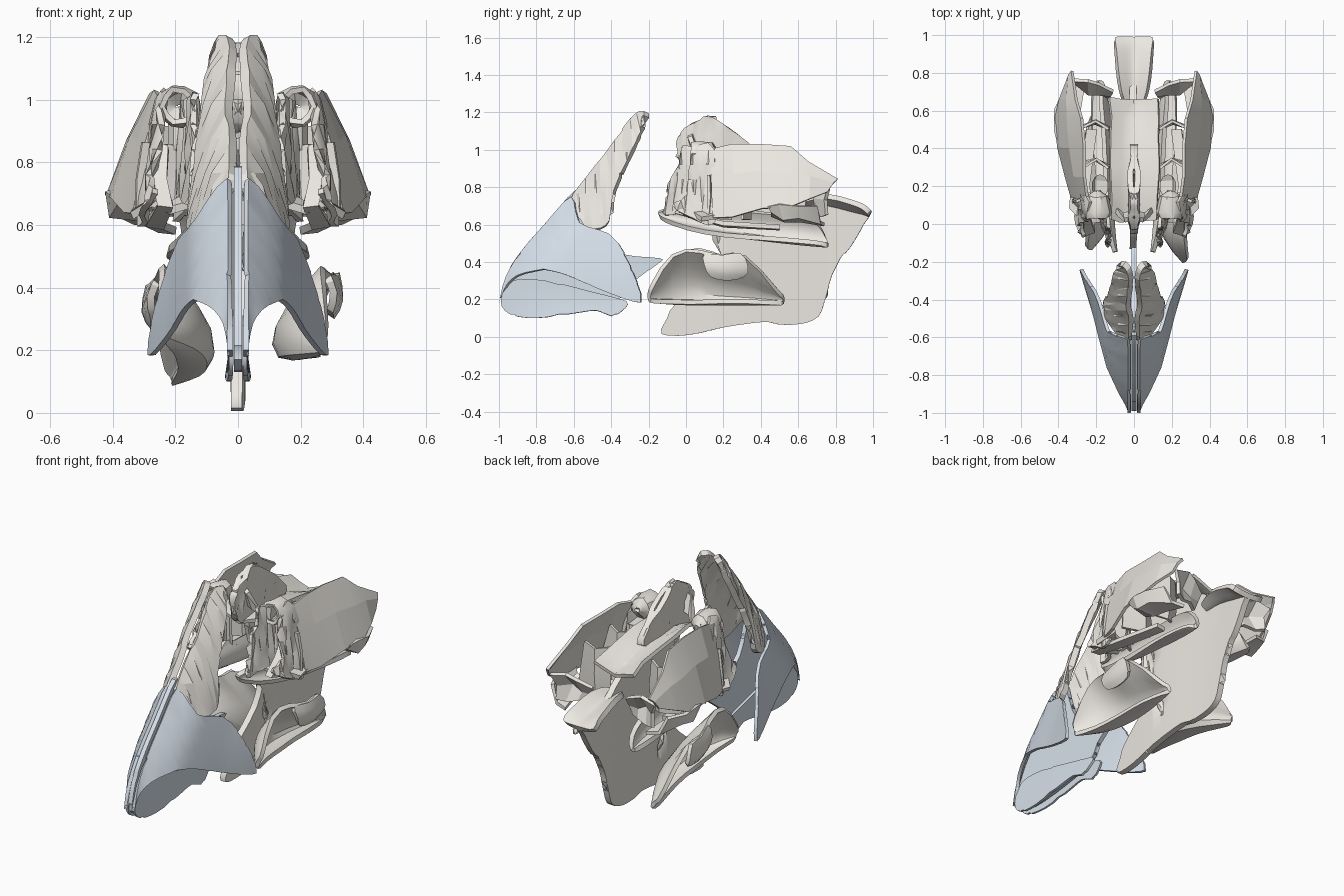
import bpy, bmesh, math, random
from mathutils import Vector
random.seed(4)


def material(name, rgb):
    m = bpy.data.materials.new(name)
    m.diffuse_color = (*rgb, 1)
    return m


blue = material("cartilage_blue", (0.68, 0.75, 0.83))
bone = material("bone_ivory", (0.84, 0.81, 0.76))


def interp(table, t):
    for (a, u), (b, v) in zip(table, table[1:]):
        if t <= b:
            return u + (v - u) * max(0, (t - a) / (b - a))
    return table[-1][1]


def smooth_loop(pts, n=3):
    out = []
    vs = [Vector(p) for p in pts]
    for i in range(len(vs)):
        a, b, c, d = (vs[(i + k) % len(vs)] for k in (-1, 0, 1, 2))
        for s in range(n):
            t = s / n
            out.append(0.5 * (2 * b + (c - a) * t + (2 * a - 5 * b + 4 * c - d) * t * t
                              + (3 * b - a - 3 * c + d) * t ** 3))
    return out


def finish(name, bm, thick, mirror=False, mat=bone, angle=35, cutters=(), subd=0):
    bmesh.ops.recalc_face_normals(bm, faces=bm.faces)
    me = bpy.data.meshes.new(name)
    bm.to_mesh(me)
    bm.free()
    ob = bpy.data.objects.new(name, me)
    bpy.context.collection.objects.link(ob)
    if subd:
        ob.modifiers.new("sub", 'SUBSURF').levels = subd
    if thick:
        m = ob.modifiers.new("solid", 'SOLIDIFY')
        m.thickness, m.offset = thick, 0
    for c in cutters:
        m = ob.modifiers.new("cut", 'BOOLEAN')
        m.object, m.operation, m.solver = c, 'DIFFERENCE', 'EXACT'
    if mirror:
        ob.modifiers.new("mirror", 'MIRROR').use_mirror_merge = False
    dg = bpy.context.evaluated_depsgraph_get()
    new = bpy.data.meshes.new_from_object(ob.evaluated_get(dg))
    ob.modifiers.clear()
    ob.data = new
    new.materials.clear()
    new.materials.append(mat)
    bpy.ops.object.select_all(action='DESELECT')
    ob.select_set(True)
    bpy.context.view_layer.objects.active = ob
    bpy.ops.object.shade_smooth_by_angle(angle=math.radians(angle))
    return ob


def sheet(name, outline, xfun, thick, step=0.08, jitter=0.0, **kw):
    """Plate drawn in the y-z plane, bent sideways by xfun(y, z)."""
    bm = bmesh.new()
    bm.faces.new([bm.verts.new((0, p[0], p[1])) for p in smooth_loop(outline)])
    bmesh.ops.triangulate(bm, faces=bm.faces)
    for ax in (1, 2):
        k = -1.0
        while k < 1.3:
            no = [0, 0, 0]
            no[ax] = 1
            bmesh.ops.bisect_plane(bm, geom=bm.verts[:] + bm.edges[:] + bm.faces[:],
                                   plane_co=[k * c for c in no], plane_no=no)
            k += step
    bmesh.ops.remove_doubles(bm, verts=bm.verts, dist=0.008)
    for v in bm.verts:
        v.co.x = xfun(v.co.y, v.co.z) + random.uniform(-jitter, jitter)
    return finish(name, bm, thick, **kw)


def surf(name, rows, thick, closed=False, jitter=0.0, **kw):
    """Skin through rows of x, y, z points."""
    bm = bmesh.new()
    vs = [[bm.verts.new([c + random.uniform(-jitter, jitter) for c in p]) for p in r] for r in rows]
    n = len(rows[0])
    for a, b in zip(vs, vs[1:]):
        for i in range(n if closed else n - 1):
            j = (i + 1) % n
            bm.faces.new((a[i], a[j], b[j], b[i]))
    return finish(name, bm, thick, **kw)


# Nose cartilage: flared side walls, middle wall, and two inner strips
ridge = [(0.1, -1.0), (0.2, -0.99), (0.32, -0.96), (0.45, -0.88), (0.6, -0.75), (0.78, -0.58)]
flare = [(0, 0.026), (0.07, 0.08), (0.18, 0.138), (0.5, 0.21), (0.75, 0.28)]
sheet("side_cartilage",
      [(-1.0, 0.18), (-0.96, 0.32), (-0.88, 0.45), (-0.75, 0.6), (-0.61, 0.745), (-0.57, 0.61), (-0.41, 0.55),
       (-0.33, 0.45), (-0.24, 0.23), (-0.27, 0.185), (-0.5, 0.27), (-0.64, 0.33), (-0.76, 0.355), (-0.9, 0.325), (-0.97, 0.25)],
      lambda y, z: interp(flare, y - interp(ridge, z)), 0.018, mirror=True, mat=blue, angle=30)
sheet("middle_cartilage",
      [(-0.985, 0.17), (-0.96, 0.33), (-0.88, 0.46), (-0.75, 0.61), (-0.59, 0.785), (-0.56, 0.72), (-0.48, 0.52),
       (-0.33, 0.44), (-0.14, 0.42), (-0.15, 0.39), (-0.3, 0.28), (-0.36, 0.2), (-0.6, 0.15), (-0.85, 0.13)],
      lambda y, z: 0, 0.026, mat=blue)
sheet("inner_cartilage",
      [(-0.99, 0.19), (-0.94, 0.12), (-0.8, 0.1), (-0.6, 0.125), (-0.48, 0.14), (-0.4, 0.11), (-0.34, 0.14),
       (-0.32, 0.19), (-0.5, 0.24), (-0.75, 0.3), (-0.93, 0.3)],
      lambda y, z: 0.022 + 0.15 * max(0, 0.2 - z) * min(1, max(0, (y + 0.98) * 3)), 0.014, mirror=True, mat=blue)

# Pair of bridge bones
bridge = [(0.57, -0.7), (0.74, -0.6), (0.98, -0.43), (1.21, -0.24)]
sheet("bridge_bone",
      [(-0.61, 0.72), (-0.57, 0.79), (-0.42, 0.98), (-0.29, 1.16), (-0.21, 1.205), (-0.24, 1.09), (-0.28, 1.0),
       (-0.38, 0.78), (-0.41, 0.62), (-0.47, 0.575), (-0.54, 0.595)],
      lambda y, z: interp([(0, 0.018), (0.05, 0.066), (0.13, 0.1), (0.2, 0.135), (0.3, 0.155)], y - interp(bridge, z)),
      0.034, step=0.11, jitter=0.004, mirror=True, angle=15)

# Big middle plate, the rear saddle on it, and the crest above
sheet("middle_plate",
      [(-0.13, 0.015), (0.02, 0.01), (0.2, 0.05), (0.42, 0.08), (0.5, 0.065), (0.62, 0.07), (0.71, 0.11), (0.75, 0.22),
       (0.8, 0.38), (0.88, 0.48), (0.95, 0.6), (0.97, 0.66), (0.78, 0.7), (0.62, 0.82), (0.4, 0.91), (0.08, 0.92),
       (0.13, 0.75), (0.19, 0.6), (0.2, 0.5), (0.14, 0.35), (-0.06, 0.17), (-0.1, 0.1)],
      lambda y, z: 0.006 * math.sin(7 * y), 0.036)
surf("rear_saddle", [[(s * w, y, z - d * (1 - abs(s)) - e * abs(s)) for s in (-1, -0.5, 0, 0.5, 1)]
     for y, w, z, d, e in ((0.64, 0.06, 0.74, 0.03, 0), (0.76, 0.085, 0.76, 0.05, 0), (0.88, 0.095, 0.72, 0.05, 0),
                           (0.95, 0.1, 0.7, 0.04, 0), (0.985, 0.11, 0.68, 0.03, 0.02))], 0.03, subd=1)
sheet("crest", [(-0.05, 1.0), (-0.03, 1.09), (0.05, 1.15), (0.12, 1.18), (0.18, 1.15), (0.33, 1.04), (0.42, 0.92),
                (0.2, 0.88), (0.0, 0.9)],
      lambda y, z: 0.016 if 0 < y < 0.3 and z < 1.15 else 0.004, 0.03, jitter=0.004, mirror=True)
surf("crest_wing", [[(0.0, 0.03, 1.1), (0.05, 0.02, 1.07), (0.08, 0.05, 1.0)],
                    [(0.0, 0.06, 1.0), (0.06, 0.05, 0.97), (0.1, 0.08, 0.93)]], 0.025, mirror=True)

# Sieve floor
surf("sieve_floor", [[(x, y, 0.89 + 0.35 * abs(x) + 0.02 * math.sin(9 * y) - max(0, y - 0.5) * 0.3)
                      for x in (-0.13, -0.07, 0, 0.07, 0.13)] for y in (0.02, 0.15, 0.3, 0.45, 0.56, 0.66)],
     0.02, jitter=0.012)


# Side blocks: hollow shell with roof holes, cell walls, outer plates
def cutter(x, y, r, s):
    bpy.ops.mesh.primitive_cylinder_add(vertices=10, radius=r, depth=0.36, location=(x, y, 1.02))
    ob = bpy.context.object
    ob.name = "hole_cutter"
    ob.scale.y = s
    ob.hide_render = True
    bpy.context.view_layer.update()
    return ob


holes = [cutter(0.18, 0.38, 0.032, 1.2), cutter(0.18, 0.2, 0.045, 1.4)]
surf("side_block", [[(0.12, y - k, t - 0.09), (0.19, y, t - 0.06), (w - 0.11, y + k, t), (w - 0.055, y + k, 0.83),
                     (w - 0.02, y, 0.68), (0.24, y, 0.6), (0.17, y - k, 0.58), (0.125, y - k, 0.75)]
     for y, t, w, k in ((0.08, 1.0, 0.31, 0), (0.22, 1.0, 0.34, 0), (0.36, 1.02, 0.37, 0), (0.5, 1.0, 0.38, 0),
                        (0.63, 0.92, 0.37, 0.02), (0.75, 0.83, 0.34, 0.03))],
     0.018, closed=True, jitter=0.016, mirror=True, cutters=holes, angle=20)
for h in holes:
    bpy.data.objects.remove(h)
for i, (y, top) in enumerate(((0.12, 0.86), (0.3, 0.92), (0.5, 0.9))):
    surf(f"cell_wall_{i + 1}", [[(0.13, y, z), (0.2, y + 0.04, z), (0.3 + (0.98 - z) * 0.1 - max(0, z - 0.86) * 0.4, y, z)]
         for z in (0.63, 0.75, top)], 0.015, jitter=0.008, mirror=True)
surf("rear_wall", [[(0.12, 0.7, 0.76), (0.19, 0.74, 0.8), (0.25, 0.77, 0.82), (0.33, 0.77, 0.8)],
                   [(0.13, 0.68, 0.7), (0.19, 0.68, 0.72), (0.25, 0.7, 0.73), (0.32, 0.74, 0.74)],
                   [(0.14, 0.68, 0.64), (0.2, 0.7, 0.65), (0.26, 0.73, 0.64), (0.31, 0.74, 0.66)]],
     0.02, jitter=0.014, mirror=True, angle=20)
surf("outer_plate", [
    [(0.25, 0.13, 1.0), (0.26, 0.25, 1.035), (0.265, 0.4, 1.03), (0.275, 0.56, 1.02), (0.31, 0.66, 0.93), (0.33, 0.81, 0.84)],
    [(0.29, 0.14, 0.85), (0.31, 0.25, 0.87), (0.335, 0.4, 0.88), (0.35, 0.56, 0.87), (0.35, 0.66, 0.86), (0.34, 0.79, 0.82)],
    [(0.33, 0.14, 0.63), (0.36, 0.25, 0.64), (0.395, 0.4, 0.69), (0.415, 0.56, 0.69), (0.39, 0.66, 0.73), (0.35, 0.75, 0.77)]],
    0.016, mirror=True, jitter=0.006, angle=8)
surf("outer_knob", [[(0.4, 0.44, 0.7), (0.415, 0.5, 0.71), (0.415, 0.6, 0.7), (0.37, 0.7, 0.7)],
                    [(0.38, 0.46, 0.67), (0.405, 0.52, 0.63), (0.39, 0.6, 0.64), (0.33, 0.72, 0.61)],
                    [(0.3, 0.46, 0.65), (0.3, 0.53, 0.62), (0.28, 0.62, 0.62), (0.26, 0.74, 0.6)]],
     0.02, mirror=True, angle=20)

# Ragged front walls, rim of the upper front cell, and lower hooks
sheet("front_inner_wall", [(-0.11, 0.65), (-0.1, 0.74), (-0.08, 0.85), (-0.03, 0.93), (-0.02, 1.02), (0.06, 1.0),
                           (0.14, 0.96), (0.15, 0.62), (0.03, 0.67)],
      lambda y, z: 0.15 + 0.2 * y - 0.06 * (z - 0.8), 0.02, jitter=0.014, mirror=True, angle=25)
sheet("front_outer_wall", [(-0.07, 0.7), (0.0, 0.75), (0.02, 0.88), (0.04, 1.0), (0.15, 1.0), (0.16, 0.62), (0.04, 0.63)],
      lambda y, z: 0.25 + 0.12 * y + 0.16 * (0.9 - z), 0.02, jitter=0.014, mirror=True, angle=25)
surf("front_cell_rim", [[(0.19 + r * math.cos(a), y, 0.98 + r * math.sin(a)) for a in
     [k * math.pi / 5 for k in range(10)]] for y, r in ((0.03, 0.05), (0.06, 0.062), (0.14, 0.05), (0.17, 0.01))],
     0.018, closed=True, jitter=0.005, mirror=True)
surf("front_shelf", [[(0.13, y, 0.68 + k), (0.21, y - 0.02, 0.64 + k), (0.28, y, 0.66), (0.34, y + 0.06, 0.64)]
     for y, k in ((0.02, 0), (0.1, 0.03), (0.18, 0.0))], 0.025, jitter=0.012, mirror=True, angle=25)
surf("front_hook", [[(0.22, 0.1, 0.85), (0.26, 0.12, 0.86)], [(0.23, 0.02, 0.74), (0.28, 0.03, 0.75)],
                    [(0.21, -0.04, 0.66), (0.26, -0.05, 0.66)], [(0.24, 0.2, 0.6), (0.29, 0.2, 0.61)],
                    [(0.2, 0.5, 0.58), (0.25, 0.5, 0.59)]], 0.025, mirror=True, jitter=0.005)

# Upper scrolls hanging under the side blocks
surf("upper_scroll", [[(0.105, -0.15, 0.68), (0.095, -0.15, 0.66), (0.1, -0.14, 0.64), (0.12, -0.13, 0.625)],
                      [(0.14, 0.0, 0.69), (0.11, 0.0, 0.65), (0.12, 0.0, 0.6), (0.16, 0.0, 0.58)],
                      [(0.15, 0.2, 0.68), (0.11, 0.2, 0.62), (0.13, 0.2, 0.55), (0.2, 0.2, 0.54)],
                      [(0.16, 0.45, 0.66), (0.12, 0.45, 0.59), (0.15, 0.45, 0.51), (0.22, 0.45, 0.53)],
                      [(0.17, 0.62, 0.65), (0.13, 0.65, 0.57), (0.16, 0.65, 0.48), (0.23, 0.63, 0.51)],
                      [(0.18, 0.7, 0.62), (0.16, 0.74, 0.56), (0.18, 0.77, 0.47), (0.22, 0.74, 0.5)]],
     0.025, mirror=True, subd=1, jitter=0.004)

# Lower scrolls, the left one tipped down at the rear
scroll = [[(0.29, -0.19, 0.26), (0.28, -0.195, 0.24), (0.265, -0.2, 0.22), (0.26, -0.2, 0.2), (0.27, -0.19, 0.19)],
          [(0.27, -0.08, 0.47), (0.2, -0.09, 0.38), (0.155, -0.08, 0.28), (0.15, -0.08, 0.17), (0.23, -0.07, 0.185)],
          [(0.28, 0.08, 0.46), (0.19, 0.09, 0.38), (0.115, 0.09, 0.28), (0.12, 0.09, 0.165), (0.22, 0.1, 0.185)],
          [(0.32, 0.2, 0.41), (0.23, 0.2, 0.36), (0.11, 0.2, 0.26), (0.12, 0.2, 0.165), (0.22, 0.2, 0.19)],
          [(0.31, 0.3, 0.48), (0.23, 0.32, 0.34), (0.12, 0.33, 0.25), (0.13, 0.34, 0.165), (0.22, 0.33, 0.19)],
          [(0.22, 0.5, 0.22), (0.2, 0.52, 0.215), (0.18, 0.525, 0.205), (0.18, 0.525, 0.18), (0.2, 0.5, 0.18)]]
flap = [[(0.27, 0.08, 0.46), (0.32, 0.2, 0.42), (0.31, 0.3, 0.47)], [(0.32, 0.1, 0.38), (0.34, 0.2, 0.35), (0.33, 0.34, 0.37)],
        [(0.29, 0.12, 0.32), (0.3, 0.22, 0.3), (0.29, 0.32, 0.32)]]
for side in ("right", "left"):
    for part, rows in (("scroll", scroll), ("scroll_flap", flap)):
        if side == "left":
            rows = [[(-(x + 0.25 * max(0, y - 0.32) + 0.1 * (0.2 - z) * (z < 0.3) - 0.03), y + 0.07, z + 0.025 - 0.18 * (y + 0.1))
                     for x, y, z in r] for r in rows]
        surf(f"{side}_lower_{part}", rows, 0.024, jitter=0.004, angle=30, subd=1)
